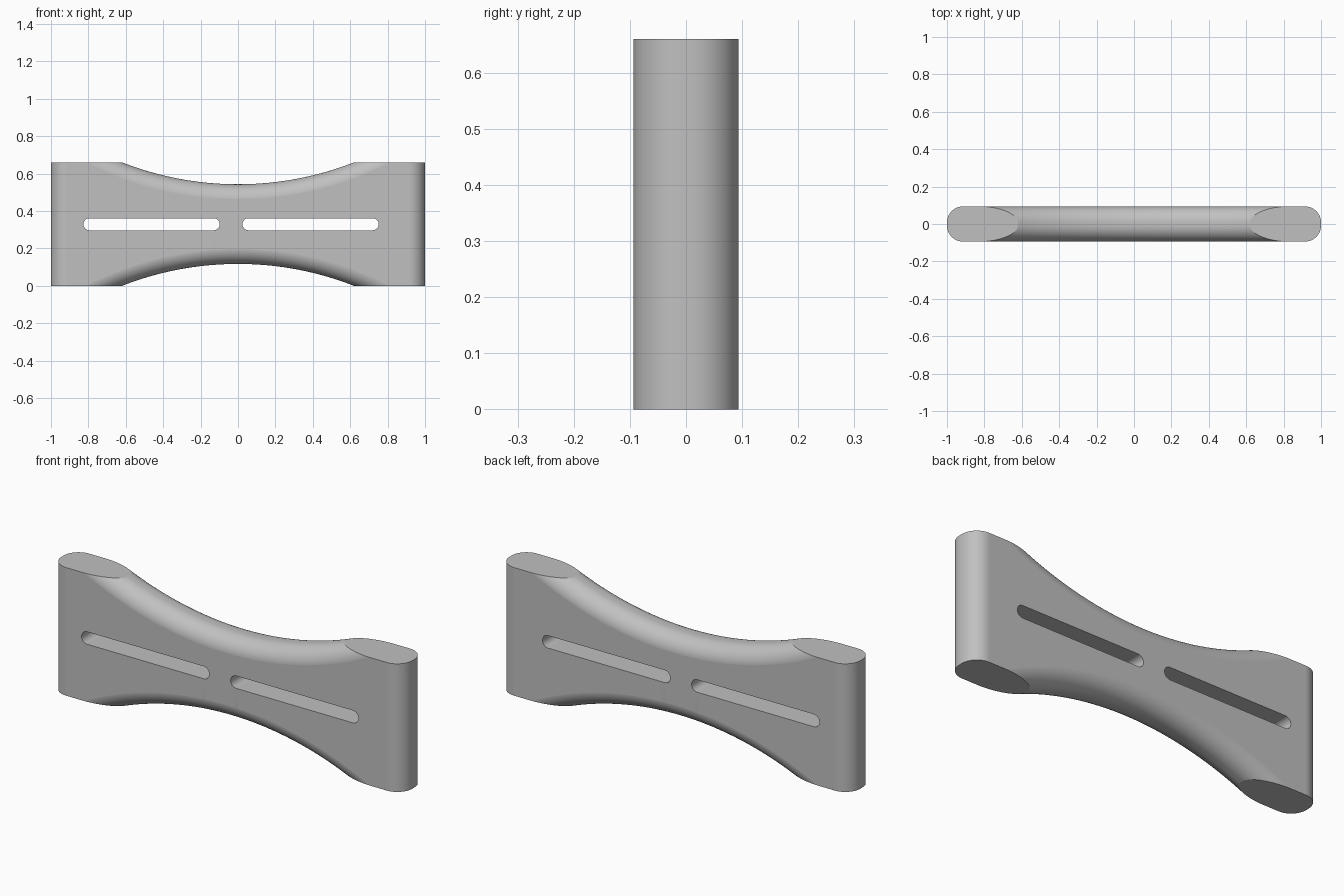
import bpy, bmesh
from math import sin, cos, pi, radians

cube = bpy.data.objects.get("Cube")
if cube:
    bpy.data.objects.remove(cube, do_unlink=True)

HEIGHT, HALF_T, ROUND = 0.66, 0.094, 0.086
WAIST_R, WAIST_DIP = 1.70, 0.117

grey = bpy.data.materials.new("plain grey")
grey.use_nodes = True
colour = (0.53, 0.53, 0.53, 1)
grey.diffuse_color = colour
grey.node_tree.nodes["Principled BSDF"].inputs["Base Color"].default_value = colour


def finish(bm, name):
    bmesh.ops.recalc_face_normals(bm, faces=bm.faces)
    mesh = bpy.data.meshes.new(name)
    bm.to_mesh(mesh)
    bm.free()
    mesh.materials.append(grey)
    obj = bpy.data.objects.new(name, mesh)
    bpy.context.collection.objects.link(obj)
    return obj


def rounded_rect(half_a, half_b, r, steps):
    """Outline of a rounded rectangle, counter-clockwise."""
    pts = []
    for q, (sa, sb) in enumerate([(1, 1), (-1, 1), (-1, -1), (1, -1)]):
        for i in range(steps + 1):
            t = (q + i / steps) * pi / 2
            pts.append((sa * (half_a - r) + r * cos(t), sb * (half_b - r) + r * sin(t)))
    return pts


def prism(name, outline, offset):
    bm = bmesh.new()
    face = bm.faces.new([bm.verts.new(p) for p in outline])
    ext = bmesh.ops.extrude_face_region(bm, geom=[face])["geom"]
    bmesh.ops.translate(bm, vec=offset, verts=[v for v in ext if isinstance(v, bmesh.types.BMVert)])
    bmesh.ops.remove_doubles(bm, verts=bm.verts, dist=1e-5)
    return finish(bm, name)


def waist_cutter(name, side):
    """Sweeps a concave round-over section along the waist arc."""
    h = HALF_T + 0.0003
    reach = WAIST_R + ROUND
    section = [(1.4, -h - 0.05), (reach, -h - 0.05)]
    for s in (-1, 1):
        for i in range(17):
            t = pi / 2 * (i / 16 if s > 0 else 1 - i / 16)
            section.append((reach - ROUND * cos(t), s * (h - ROUND + ROUND * sin(t))))
    section += [(reach, h + 0.05), (1.4, h + 0.05)]
    centre = HEIGHT / 2 + side * (HEIGHT / 2 - WAIST_DIP + WAIST_R)
    bm = bmesh.new()
    rings = []
    for k in range(97):
        a = radians(-35 + 70 * k / 96)
        rings.append([bm.verts.new((r * sin(a), y, centre - side * r * cos(a))) for r, y in section])
    n = len(section)
    for ra, rb in zip(rings, rings[1:]):
        for i in range(n):
            j = (i + 1) % n
            bm.faces.new((ra[i], ra[j], rb[j], rb[i]))
    bm.faces.new(rings[0])
    bm.faces.new(rings[-1])
    return finish(bm, name)


# Round-ended bar
body = prism("waisted_bar", [(a, b, 0) for a, b in rounded_rect(1, HALF_T, ROUND, 16)], (0, 0, HEIGHT))

# Waist and slot cutters
cutters = [waist_cutter("upper_waist_cutter", 1), waist_cutter("lower_waist_cutter", -1)]
for name, x in (("right_slot_cutter", -0.462), ("left_slot_cutter", 0.388)):
    outline = [(x + a, -0.2, 0.329 + b) for a, b in rounded_rect(0.364, 0.032, 0.0315, 10)]
    cutters.append(prism(name, outline, (0, 0.4, 0)))

bpy.context.view_layer.objects.active = body
body.select_set(True)
for cutter in cutters:
    mod = body.modifiers.new(cutter.name, "BOOLEAN")
    mod.operation, mod.solver, mod.object = "DIFFERENCE", "EXACT", cutter
    bpy.ops.object.modifier_apply(modifier=mod.name)
    cutter.hide_render = True
    cutter.hide_set(True)
    bpy.data.objects.remove(cutter, do_unlink=True)

# Smooth the rounded surfaces and keep the planar ones flat
bpy.ops.object.shade_smooth_by_angle(angle=radians(30))
for poly in body.data.polygons:
    if max(abs(poly.normal.y), abs(poly.normal.z)) > 0.9999 and poly.area > 0.02:
        poly.use_smooth = False
